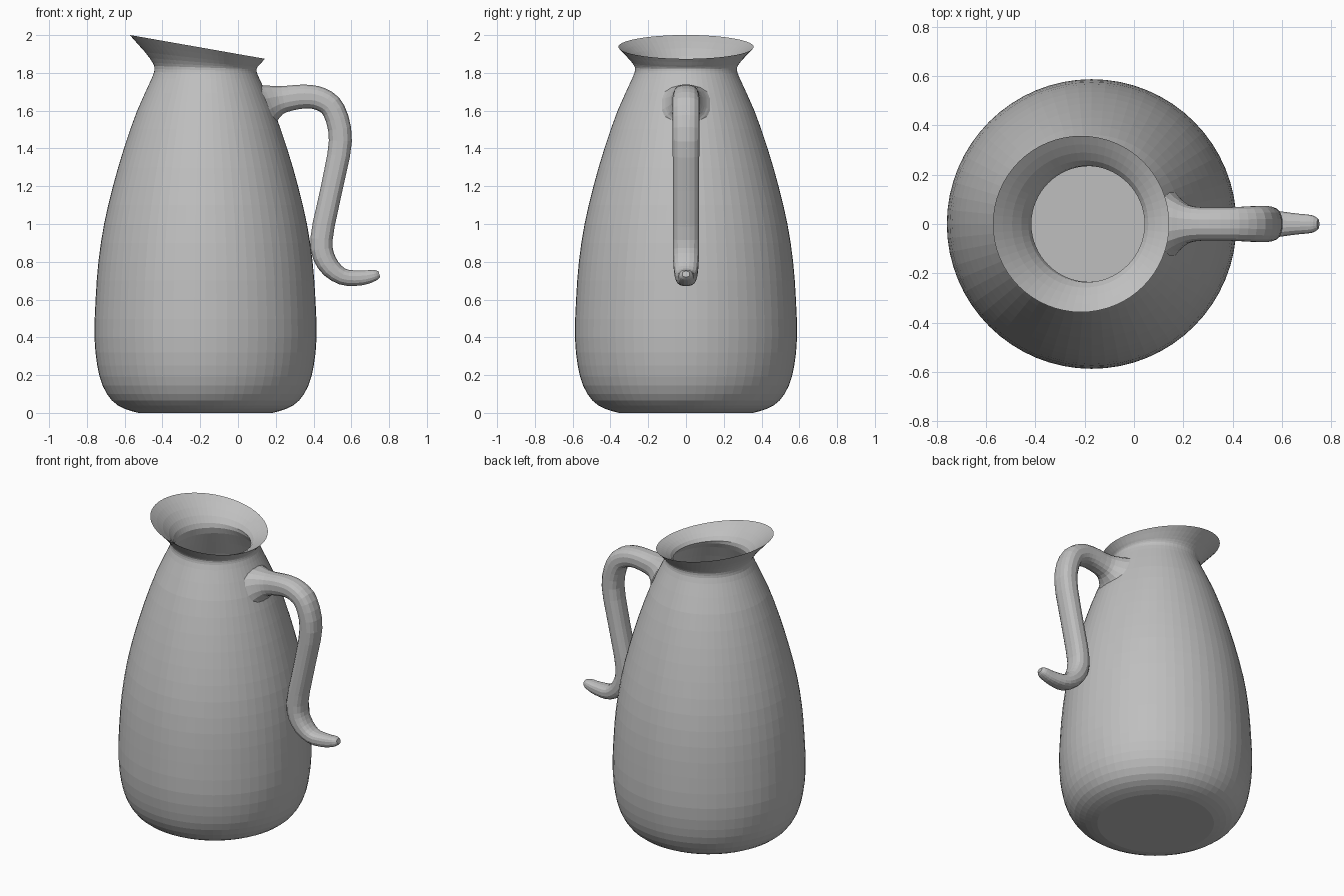
import bpy, bmesh, math
from mathutils import Vector

cube = bpy.data.objects.get("Cube")
if cube:
    bpy.data.objects.remove(cube, do_unlink=True)

clay = bpy.data.materials.new("grey_clay")
clay.use_nodes = True
clay.diffuse_color = (0.52, 0.52, 0.52, 1)
clay.node_tree.nodes["Principled BSDF"].inputs["Base Color"].default_value = clay.diffuse_color


def spline(points, steps):
    """Catmull-Rom through tuples of any length."""
    pts = [Vector(p) for p in points]
    pts = [pts[0] * 2 - pts[1]] + pts + [pts[-1] * 2 - pts[-2]]
    out = []
    for a, b, c, d in zip(pts, pts[1:], pts[2:], pts[3:]):
        for i in range(steps):
            t = i / steps
            out.append(0.5 * (2 * b + (c - a) * t + (2 * a - 5 * b + 4 * c - d) * t ** 2
                              + (3 * b - a - 3 * c + d) * t ** 3))
    return out + [pts[-2]]


def skin(name, rings, cap_start=True, cap_end=True):
    """Bridge equal rings of points into one flat-shaded object."""
    bm = bmesh.new()
    loops = [[bm.verts.new(p) for p in ring] for ring in rings]
    for low, high in zip(loops, loops[1:]):
        for i in range(len(low)):
            bm.faces.new((low[i - 1], low[i], high[i], high[i - 1]))
    if cap_start:
        bm.faces.new(loops[0][::-1])
    if cap_end:
        bm.faces.new(loops[-1])
    bmesh.ops.recalc_face_normals(bm, faces=bm.faces[:])
    mesh = bpy.data.meshes.new(name)
    bm.to_mesh(mesh)
    bm.free()
    mesh.materials.append(clay)
    obj = bpy.data.objects.new(name, mesh)
    bpy.context.collection.objects.link(obj)
    return obj


# Jug body: each ring is (centre x, height, radius, tilt)
AXIS = -0.172
RIM = (-0.215, 1.9375, 0.358, -0.176)


def upright(pairs):
    return [(AXIS, z, r, 0) for r, z in pairs]


outer = upright([(0.355, 0.0), (0.43, 0.022), (0.495, 0.065), (0.545, 0.145), (0.573, 0.25),
                 (0.588, 0.4), (0.582, 0.6), (0.567, 0.8), (0.537, 1.0), (0.49, 1.2),
                 (0.432, 1.4), (0.362, 1.6), (0.285, 1.77)])
outer += [(AXIS, 1.815, 0.27, -0.02), (-0.176, 1.84, 0.276, -0.05),
          (-0.19, 1.875, 0.302, -0.115), RIM]
inner = [RIM, (-0.205, 1.89, 0.29, -0.14), (-0.193, 1.83, 0.236, -0.07)]
inner += upright([(0.25, 1.77), (0.325, 1.6), (0.39, 1.4), (0.5, 1.0), (0.545, 0.6),
                  (0.55, 0.4), (0.52, 0.2), (0.44, 0.09), (0.32, 0.05)])


def body_ring(ring, sides=64):
    cx, z, r, tilt = ring
    angles = [2 * math.pi * i / sides for i in range(sides)]
    return [(cx + r * math.cos(a), r * math.sin(a), z + tilt * r * math.cos(a)) for a in angles]


profile = spline(outer, 2) + spline(inner, 2)[1:]
skin("jug_body", [body_ring(r) for r in profile])

# Handle: each point is (x, z, half depth, half width)
path = spline([(0.155, 1.633, 0.115, 0.13), (0.185, 1.645, 0.095, 0.1),
               (0.24, 1.66, 0.072, 0.072), (0.352, 1.675, 0.064, 0.068),
               (0.44, 1.66, 0.063, 0.071), (0.508, 1.6, 0.062, 0.074),
               (0.542, 1.44, 0.062, 0.072), (0.495, 1.185, 0.059, 0.07),
               (0.442, 0.92, 0.06, 0.07), (0.47, 0.795, 0.056, 0.068),
               (0.552, 0.722, 0.045, 0.058), (0.653, 0.715, 0.04, 0.044),
               (0.722, 0.728, 0.03, 0.036), (0.748, 0.735, 0.016, 0.02)], 3)


def rounded(value, power=0.8):
    return math.copysign(abs(value) ** power, value)


def handle_ring(index, sides=16):
    x, z, depth, width = path[index]
    step = path[min(index + 1, len(path) - 1)] - path[max(index - 1, 0)]
    tangent = Vector((step[0], step[1])).normalized()
    ring = []
    for i in range(sides):
        a = 2 * math.pi * (i + 0.5) / sides
        d, w = depth * rounded(math.cos(a)), width * rounded(math.sin(a))
        ring.append((x - tangent.y * d, w, z + tangent.x * d))
    return ring


skin("handle", [handle_ring(i) for i in range(len(path))], cap_start=False)
